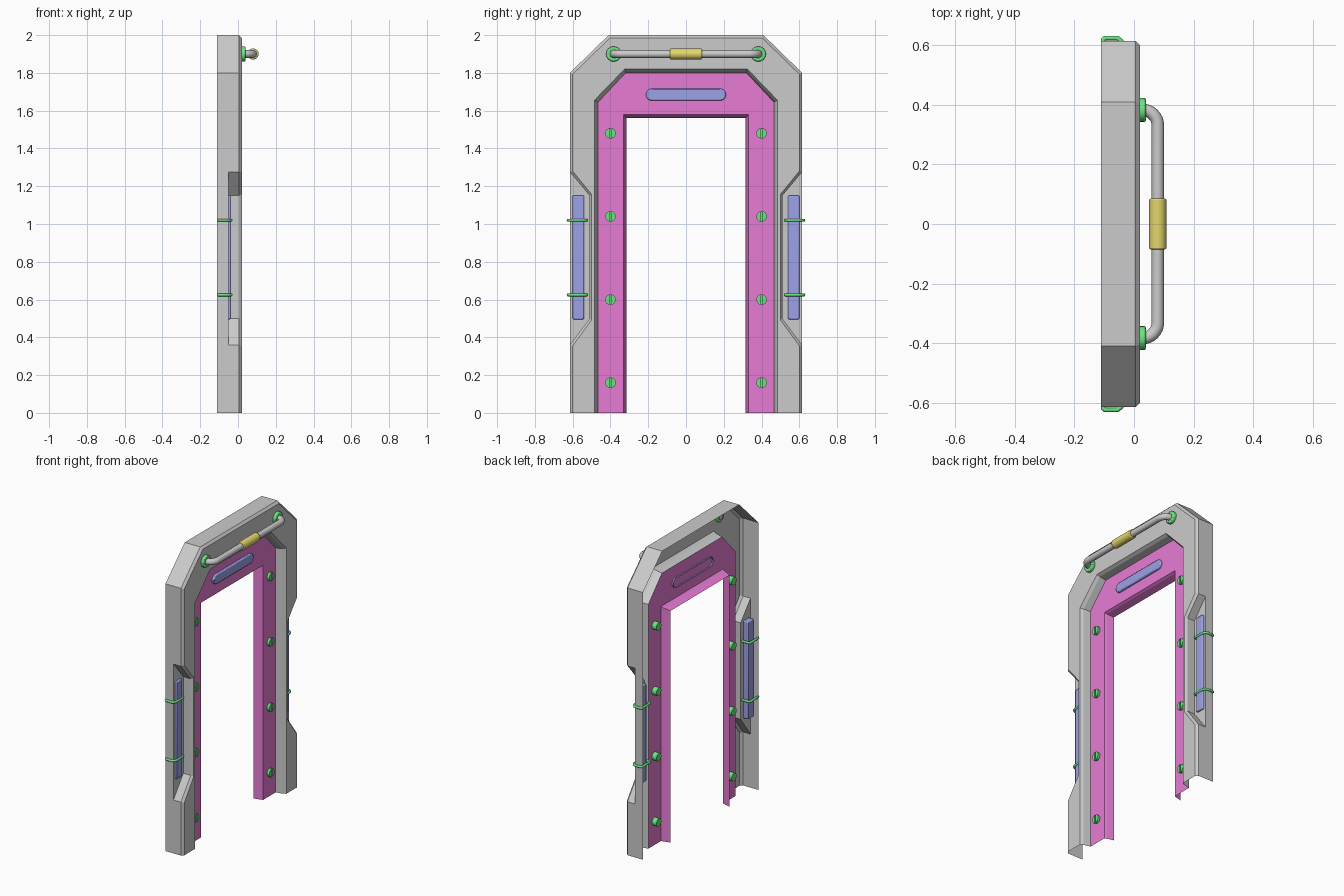
import bpy, bmesh, math
from mathutils import Vector

if "Cube" in bpy.data.objects:
    bpy.data.objects.remove(bpy.data.objects["Cube"])


def material(name, rgb):
    m = bpy.data.materials.new(name)
    m.diffuse_color = (*rgb, 1)
    m.use_nodes = True
    m.node_tree.nodes["Principled BSDF"].inputs["Base Color"].default_value = m.diffuse_color
    return m


PINK = material("magenta", (0.80, 0.20, 0.66))
BLUE = material("blue", (0.34, 0.36, 0.80))
GREEN = material("green", (0.15, 0.78, 0.22))
YELLOW = material("yellow", (0.78, 0.68, 0.15))


def add_mesh(name, bm, mat=None, bevel=0, segments=1, smooth=False):
    me = bpy.data.meshes.new(name)
    bm.to_mesh(me)
    bm.free()
    ob = bpy.data.objects.new(name, me)
    bpy.context.collection.objects.link(ob)
    if mat:
        me.materials.append(mat)
    if bevel:
        b = ob.modifiers.new("bevel", 'BEVEL')
        b.width, b.segments, b.limit_method = bevel, segments, 'ANGLE'
        b.angle_limit = math.radians(50)
    if smooth:
        bpy.ops.object.select_all(action='DESELECT')
        ob.select_set(True)
        bpy.context.view_layer.objects.active = ob
        bpy.ops.object.shade_smooth_by_angle(angle=math.radians(35))
    return ob


def sheet(name, faces, mat=None):
    """Open shell from half-side faces, mirrored across y and facing +x."""
    bm = bmesh.new()
    for f in faces:
        bm.faces.new([bm.verts.new(p) for p in f])
    bmesh.ops.remove_doubles(bm, verts=bm.verts, dist=1e-4)
    bmesh.ops.recalc_face_normals(bm, faces=bm.faces)
    if sum(f.normal.x * f.calc_area() for f in bm.faces) < 0:
        bmesh.ops.reverse_faces(bm, faces=bm.faces)
    ob = add_mesh(name, bm, mat)
    mod = ob.modifiers.new("mirror", 'MIRROR')
    mod.use_axis = (False, True, False)
    return ob


def at(x, pts):
    return [(x, y, z) for y, z in pts]


def strip(a, b):
    return [(a[i], a[i + 1], b[i + 1], b[i]) for i in range(len(a) - 1)]


def prism(name, pieces, mat, bevel=0, segments=1, open_back=False):
    """Each piece is (yz outline, x back, x front)."""
    bm = bmesh.new()
    for pts, x0, x1 in pieces:
        back = [bm.verts.new(p) for p in at(x0, pts)]
        front = [bm.verts.new(p) for p in at(x1, pts)]
        n = len(pts)
        bm.faces.new(front)
        if not open_back:
            bm.faces.new(back[::-1])
        for i in range(n):
            j = (i + 1) % n
            bm.faces.new((back[i], back[j], front[j], front[i]))
    bmesh.ops.recalc_face_normals(bm, faces=bm.faces)
    return add_mesh(name, bm, mat, bevel, segments, True)


def arc(cy, cz, r, a0, a1, n):
    return [(cy + r * math.cos(math.radians(a0 + (a1 - a0) * i / n)),
             cz + r * math.sin(math.radians(a0 + (a1 - a0) * i / n))) for i in range(n + 1)]


def tube(name, pts, r, mat=None, cyclic=False):
    cu = bpy.data.curves.new(name, 'CURVE')
    cu.dimensions = '3D'
    cu.bevel_depth, cu.bevel_resolution, cu.use_fill_caps = r, 3, True
    sp = cu.splines.new('POLY')
    sp.points.add(len(pts) - 1)
    for p, co in zip(sp.points, pts):
        p.co = (*co, 1)
    sp.use_cyclic_u = cyclic
    ob = bpy.data.objects.new(name, cu)
    bpy.context.collection.objects.link(ob)
    if mat:
        cu.materials.append(mat)
    bpy.ops.object.select_all(action='DESELECT')
    ob.select_set(True)
    bpy.context.view_layer.objects.active = ob
    bpy.ops.object.convert(target='MESH')
    bpy.ops.object.shade_smooth_by_angle(angle=math.radians(50))


# Outer casing: chamfered front, side recesses, open back
edge = [(.615, 0), (.615, .36), (.51, .5), (.51, 1.15), (.615, 1.275), (.615, 1.8), (.41, 2), (0, 2)]
face = [(.6, 0), (.6, .355), (.5, .492), (.5, 1.157), (.6, 1.28), (.6, 1.793), (.403, 1.985), (0, 1.985)]
zs = [0, .36, .5, 1.15, 1.275]
lip = [(.485, z) for z in zs] + [(.485, 1.655), (.325, 1.82), (0, 1.82)]
mid = [(.474, z) for z in zs] + [(.474, 1.65), (.322, 1.809), (0, 1.809)]
seat = [(.465, z) for z in zs] + [(.465, 1.645), (.32, 1.8), (0, 1.8)]
E = at(.005, edge)
faces = strip(E, at(.02, face)) + strip(at(.02, face), at(.02, lip))
faces += strip(at(.02, lip), at(0, mid)) + strip(at(0, mid), at(-.045, seat))
faces += strip(at(-.11, edge[:2]), E[:2]) + strip(at(-.11, edge[4:]), E[4:])
floor = at(-.05, edge[1:5])
faces += strip(floor, E[1:5]) + [floor]
faces += strip(at(-.11, [edge[1], edge[4]]), [floor[0], floor[3]])
sheet("outer_casing", faces)

# Inner door lining with a stepped return around the opening
outer = [(.465, 0), (.465, 1.645), (.32, 1.8), (0, 1.8)]
hole = [(.332, 0), (.332, 1.58), (0, 1.58)]
step = [(.326, 0), (.326, 1.572), (0, 1.572)]
back = [(.315, 0), (.315, 1.56), (0, 1.56)]
sheet("inner_lining", [at(-.045, outer + hole[::-1])]
      + strip(at(-.045, hole), at(-.06, step)) + strip(at(-.06, step), at(-.105, back)), PINK)

# Overhead light
pill = arc(.18, 1.685, .032, -90, 90, 10) + arc(-.18, 1.685, .032, 90, 270, 10)
prism("header_light", [(pill, -.055, -.03)], BLUE, .006, 2, True)

for s in (1, -1):
    # Slotted bolts down each leg
    for z in (.16, .6, 1.04, 1.48):
        y = .4 * s
        prism("bolt", [(arc(y, z, .027, 0, 337.5, 15), -.078, -.037),
                       (arc(y, z, .028, -80, 80, 8), -.037, -.028),
                       (arc(y, z, .028, 100, 260, 8), -.037, -.028)], GREEN)
    # Light bar in the side recess, with two clips around it
    a, b = .54 * s, .6 * s
    prism("side_light", [([(a, .495), (b, .495), (b, 1.152), (a, 1.152)], -.085, -.037)], BLUE, .006, 2)
    for z in (.625, 1.02):
        ring = [(-.037, .535), (-.037, .6), (-.043, .614), (-.056, .624), (-.098, .624),
                (-.104, .618), (-.104, .535), (-.098, .527), (-.043, .527)]
        tube("light_clip", [(x, y * s, z) for x, y in ring], .008, GREEN, True)
    # Handle mount
    prism("handle_mount", [(arc(.383 * s, 1.9, .04, 0, 345, 23), .01, .04)], GREEN, .006, 2)

# Grab handle
bend = [(.005, .383)] + [(.028 + .052 * math.sin(t * math.pi / 16), .331 + .052 * math.cos(t * math.pi / 16))
                         for t in range(9)]
tube("grab_handle", [(x, y, 1.9) for x, y in bend] + [(x, -y, 1.9) for x, y in bend[::-1]], .021)

# Handle grip
bm = bmesh.new()
bmesh.ops.create_cone(bm, cap_ends=True, segments=24, radius1=.029, radius2=.029, depth=.17)
grip = add_mesh("handle_grip", bm, YELLOW, .005, 2, True)
grip.rotation_euler = (math.pi / 2, 0, 0)
grip.location = (.08, 0, 1.9)
